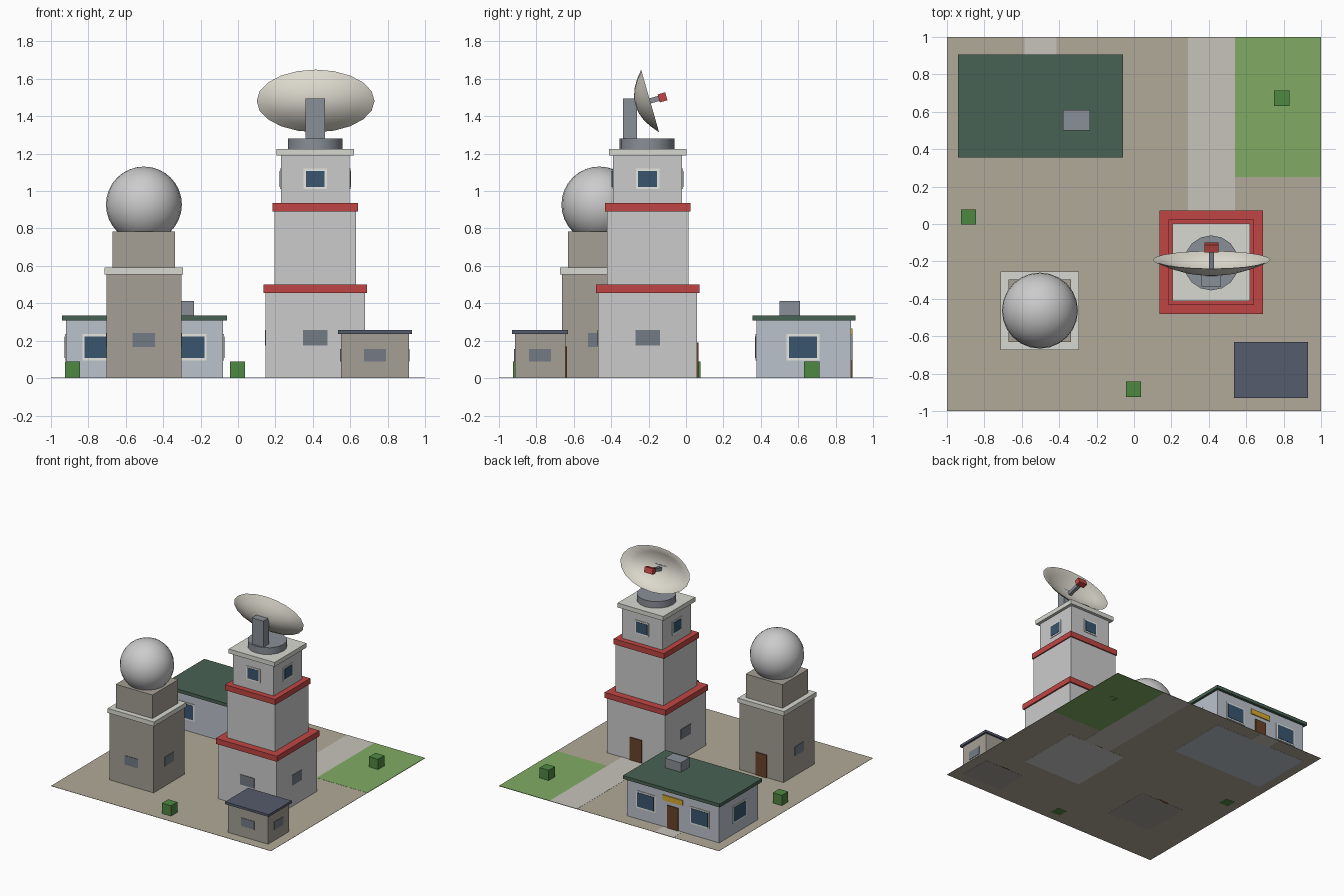
import bpy, bmesh
from math import radians, sin, cos, pi
from mathutils import Vector, Matrix

if "Cube" in bpy.data.objects:
    bpy.data.objects.remove(bpy.data.objects["Cube"])


def mat(name, r, g, b):
    m = bpy.data.materials.new(name)
    m.diffuse_color = [(c / 255) ** 2.2 for c in (r, g, b)] + [1]
    m.use_nodes = True
    m.node_tree.nodes["Principled BSDF"].inputs["Base Color"].default_value = m.diffuse_color
    return m


SAND = mat("sand", 176, 168, 152)
PATH = mat("path", 198, 193, 186)
GRASS = mat("grass", 128, 170, 100)
BUSH = mat("bush", 80, 135, 68)
RED = mat("red", 190, 72, 70)
TRIM = mat("trim", 216, 216, 208)
STONE = mat("stone", 163, 158, 148)
WALL = mat("wall", 186, 193, 202)
GREEN_ROOF = mat("green_roof", 74, 98, 84)
SLATE = mat("slate", 86, 92, 108)
STEEL = mat("steel", 136, 142, 150)
GLASS = mat("glass", 60, 86, 110)
FRAME = mat("frame", 228, 230, 222)
VENT = mat("vent", 115, 122, 132)
WOOD = mat("wood", 105, 68, 45)
YELLOW = mat("yellow", 212, 168, 50)
CREAM = mat("cream", 222, 218, 206)


def make(name, bm, material=None, smooth=False):
    bmesh.ops.recalc_face_normals(bm, faces=bm.faces)
    me = bpy.data.meshes.new(name)
    bm.to_mesh(me)
    bm.free()
    ob = bpy.data.objects.new(name, me)
    bpy.context.collection.objects.link(ob)
    if material:
        me.materials.append(material)
    if smooth:
        bpy.ops.object.select_all(action='DESELECT')
        ob.select_set(True)
        bpy.context.view_layer.objects.active = ob
        bpy.ops.object.shade_smooth_by_angle(angle=radians(40))
    return ob


def box(name, x0, x1, y0, y1, z0, z1, material=None, matrix=None):
    bm = bmesh.new()
    bmesh.ops.create_cube(bm, size=1)
    for v in bm.verts:
        v.co = Vector(((x0 + x1) / 2 + v.co.x * (x1 - x0),
                       (y0 + y1) / 2 + v.co.y * (y1 - y0),
                       (z0 + z1) / 2 + v.co.z * (z1 - z0)))
    if matrix:
        bm.transform(matrix)
    return make(name, bm, material)


def block(name, c, h, z0, z1, material=None):
    hx, hy = h
    return box(name, c[0] - hx, c[0] + hx, c[1] - hy, c[1] + hy, z0, z1, material)


def panel(name, c, h, side, along, z0, z1, w, material, out=0.004):
    """Thin plate on one wall of the block with centre c and half sizes h."""
    x, y = c
    if side in "fb":
        s = -1 if side == "f" else 1
        y += s * h[1]
        box(name, x + along - w / 2, x + along + w / 2, y - out, y + out, z0, z1, material)
    else:
        s = -1 if side == "l" else 1
        x += s * h[0]
        box(name, x - out, x + out, y + along - w / 2, y + along + w / 2, z0, z1, material)


def window(name, c, h, side, along, z0, z1, w):
    panel(name + "_frame", c, h, side, along, z0, z1, w, FRAME, 0.005)
    panel(name + "_glass", c, h, side, along, z0 + 0.012, z1 - 0.012, w - 0.024, GLASS, 0.008)


# ground tiles
box("ground", -1, 1, -1, 1, 0.001, 0.003, SAND)
box("lawn", 0.54, 1, 0.25, 1, 0, 0.004, GRASS)
box("tower_path", 0.29, 0.54, 0.05, 1, 0, 0.004, PATH)
box("cabin_path", -0.585, -0.415, 0.87, 1, 0, 0.004, PATH)

# stepped main tower
T = (0.413, -0.205)
for name, h, z0, z1, m in (("tower_base", 0.265, 0, 0.455, None),
                           ("lower_band", 0.277, 0.455, 0.5, RED),
                           ("tower_middle", 0.218, 0.5, 0.89, None),
                           ("upper_band", 0.228, 0.89, 0.935, RED),
                           ("tower_top", 0.184, 0.935, 1.19, None),
                           ("tower_cap", 0.208, 1.19, 1.226, TRIM)):
    block(name, T, (h, h), z0, z1, m)
for side in "fblr":
    window("tower_window", T, (0.184, 0.184), side, 0, 1.01, 1.12, 0.125)
for side in "flr":
    panel("tower_vent", T, (0.265, 0.265), side, 0, 0.175, 0.258, 0.13, VENT)
panel("tower_door", T, (0.265, 0.265), "b", 0, 0, 0.19, 0.11, WOOD, 0.008)

# dish turntable and mast
bm = bmesh.new()
bmesh.ops.create_cone(bm, cap_ends=True, segments=16, radius1=0.147, radius2=0.147,
                      depth=0.055, matrix=Matrix.Translation((0.413, -0.208, 1.253)))
make("dish_turntable", bm, STEEL, True)
box("dish_mast", 0.361, 0.466, -0.337, -0.263, 1.28, 1.495, STEEL)

# oval dish, tilted up and facing the back
AIM = Matrix.Translation((0.415, -0.192, 1.482)) @ Matrix.Rotation(radians(-74), 4, 'X')
SEG = 20
outer = [(t, -0.082 * (1 - t * t)) for t in (0.25, 0.5, 0.75, 1)]
inner = [(t * 0.955, -0.07 * (1 - t * t)) for t in (1, 0.75, 0.5, 0.25)]
bm = bmesh.new()
rings = [[bm.verts.new((0.315 * r * cos(2 * pi * i / SEG), 0.174 * r * sin(2 * pi * i / SEG), z))
          for i in range(SEG)] for r, z in outer + inner]
for a, b in zip(rings, rings[1:]):
    for i in range(SEG):
        j = (i + 1) % SEG
        bm.faces.new((a[i], a[j], b[j], b[i]))
for ring, z in ((rings[0], -0.082), (rings[-1], -0.07)):
    tip = bm.verts.new((0, 0, z))
    for i in range(SEG):
        bm.faces.new((ring[i], ring[(i + 1) % SEG], tip))
bm.transform(AIM)
make("dish", bm, CREAM, True)
box("feed_arm", -0.014, 0.014, -0.014, 0.014, -0.075, 0.05, STEEL, AIM)
box("feed_horn", -0.037, 0.037, -0.022, 0.022, 0.048, 0.09, RED, AIM)

# radome tower
R, RH = (-0.503, -0.463), (0.2, 0.2)
block("radome_tower", R, RH, 0, 0.555, STONE)
block("radome_ledge", R, (0.21, 0.21), 0.555, 0.592, TRIM)
block("radome_plinth", R, (0.167, 0.167), 0.592, 0.785, STONE)
for side in "flr":
    panel("radome_vent", R, RH, side, 0, 0.167, 0.242, 0.12, VENT)
panel("radome_door", R, RH, "b", 0, 0, 0.19, 0.1, WOOD, 0.008)
bm = bmesh.new()
bmesh.ops.create_uvsphere(bm, u_segments=24, v_segments=16, radius=0.203,
                          matrix=Matrix.Translation((R[0], R[1], 0.928)))
make("radome", bm, None, True)

# cabin
C, CH = (-0.5, 0.63), (0.42, 0.253)
block("cabin", C, CH, 0, 0.308, WALL)
block("cabin_roof", C, (0.44, 0.275), 0.308, 0.335, GREEN_ROOF)
box("roof_unit", -0.38, -0.235, 0.5, 0.61, 0.335, 0.412, STEEL)
for side in "fb":
    for along in (-0.245, 0.245):
        window("cabin_window", C, CH, side, along, 0.095, 0.235, 0.175)
for side in "lr":
    window("cabin_window", C, CH, side, -0.005, 0.095, 0.235, 0.175)
panel("cabin_door", C, CH, "b", 0, 0, 0.19, 0.1, WOOD, 0.008)
panel("cabin_sign", C, CH, "b", 0, 0.222, 0.265, 0.18, YELLOW, 0.008)

# small shed
S, SH = (0.732, -0.78), (0.182, 0.135)
block("shed", S, SH, 0, 0.237, STONE)
block("shed_roof", S, (0.198, 0.15), 0.237, 0.256, SLATE)
for side in "flr":
    panel("shed_vent", S, SH, side, 0, 0.09, 0.157, 0.118, VENT)
panel("shed_door", S, SH, "b", 0, 0, 0.17, 0.09, WOOD, 0.008)

# cube bushes
for x, y in ((-0.003, -0.883), (-0.885, 0.037), (0.79, 0.672)):
    block("bush", (x, y), (0.041, 0.041), 0, 0.088, BUSH)
